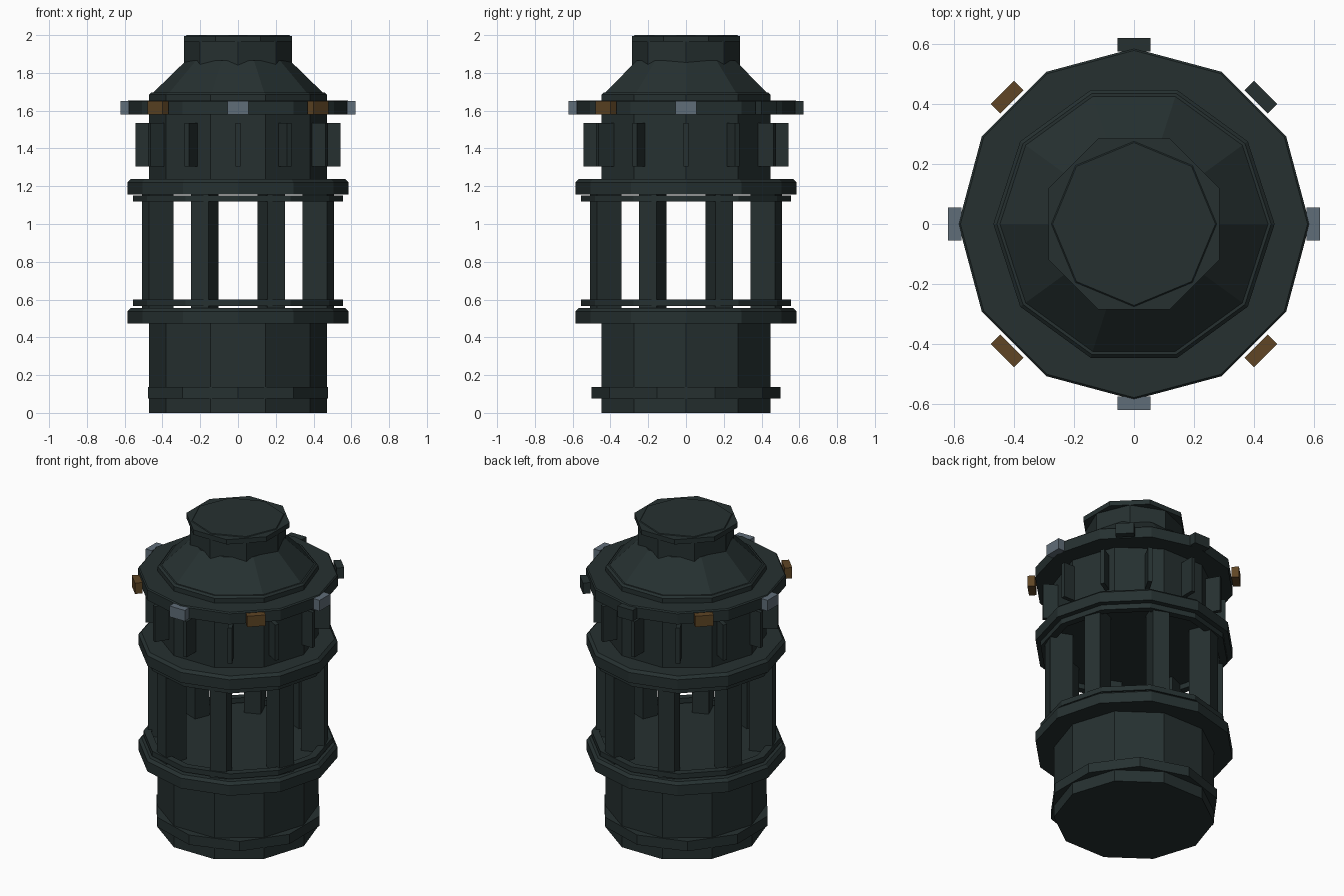
import bpy, bmesh, math
from mathutils import Matrix

if "Cube" in bpy.data.objects:
    bpy.data.objects.remove(bpy.data.objects["Cube"])


def material(name, rgb):
    m = bpy.data.materials.new(name)
    m.diffuse_color = (*rgb, 1)
    m.use_nodes = True
    m.node_tree.nodes["Principled BSDF"].inputs["Base Color"].default_value = m.diffuse_color
    return m


DARK = material("dark teal metal", (0.019, 0.030, 0.030))
GREY = material("steel grey", (0.118, 0.155, 0.190))
AMBER = material("amber brown", (0.115, 0.060, 0.018))


def finish(name, bm, mat):
    bmesh.ops.recalc_face_normals(bm, faces=bm.faces)
    me = bpy.data.meshes.new(name)
    bm.to_mesh(me)
    bm.free()
    me.materials.append(mat)
    ob = bpy.data.objects.new(name, me)
    bpy.context.collection.objects.link(ob)
    return ob


def lathe(name, sides, profile, turn=0.0, closed=False, mat=DARK):
    """Revolve (radius, z) points into a faceted solid; closed makes a hollow ring."""
    bm = bmesh.new()
    loops = []
    for r, z in profile:
        loops.append([bm.verts.new((r * math.cos(turn + math.tau * i / sides),
                                    r * math.sin(turn + math.tau * i / sides), z))
                      for i in range(sides)])
    pairs = list(zip(loops, loops[1:]))
    if closed:
        pairs.append((loops[-1], loops[0]))
    else:
        bm.faces.new(loops[0])
        bm.faces.new(loops[-1])
    for a, b in pairs:
        for i in range(sides):
            j = (i + 1) % sides
            bm.faces.new((a[i], a[j], b[j], b[i]))
    return finish(name, bm, mat)


def radial_box(name, angle, r0, r1, width, z0, z1, mat=DARK):
    """Box pointing outward from the axis at the given angle in degrees."""
    bm = bmesh.new()
    m = (Matrix.Rotation(math.radians(angle), 4, 'Z')
         @ Matrix.Translation(((r0 + r1) / 2, 0, (z0 + z1) / 2))
         @ Matrix.Diagonal((r1 - r0, width, z1 - z0, 1)))
    bmesh.ops.create_cube(bm, size=1, matrix=m)
    return finish(name, bm, mat)


# ten-sided drums and roof
lathe("lower_drum", 10, [(0.47, 0), (0.47, 0.50)])
lathe("base_band", 10, [(0.50, 0.075), (0.50, 0.138)], turn=math.pi / 10)
lathe("upper_drum", 10, [(0.47, 1.20), (0.47, 1.685), (0.458, 1.697)])
lathe("roof_cone", 10, [(0.455, 1.69), (0.275, 1.865)])

# eight-sided neck and its cap
lathe("neck", 8, [(0.285, 1.84), (0.285, 1.988), (0.272, 2.0)])
lathe("neck_cap", 8, [(0.31, 1.965), (0.31, 1.996)], turn=math.pi / 8)

# twelve-sided collars
for label, z in (("lower", 0.472), ("upper", 1.155)):
    lathe(label + "_collar", 12,
          [(0.585, z), (0.585, z + 0.066), (0.568, z + 0.083)])
lathe("top_flange", 12, [(0.587, 1.58), (0.587, 1.648), (0.58, 1.655)])

# thin hoops round the cage
for label, z in (("lower", 0.566), ("upper", 1.119)):
    lathe(label + "_hoop", 12,
          [(0.51, z), (0.555, z), (0.555, z + 0.033), (0.51, z + 0.033)], closed=True)

# cage bars
for i in range(8):
    radial_box(f"cage_bar_{i}", 22.5 + 45 * i, 0.39, 0.53, 0.10, 0.54, 1.17)

# cooling fins on the upper drum
for i in range(12):
    radial_box(f"fin_{i}", 30 * i, 0.42, 0.542, 0.026, 1.305, 1.535)

# indicator blocks round the flange: alternating, two of them unlit at the back
for i in range(8):
    mat = DARK if i in (1, 2) else (AMBER if i % 2 else GREY)
    radial_box(f"indicator_{i}", 45 * i, 0.577, 0.622, 0.11, 1.58, 1.65, mat)
